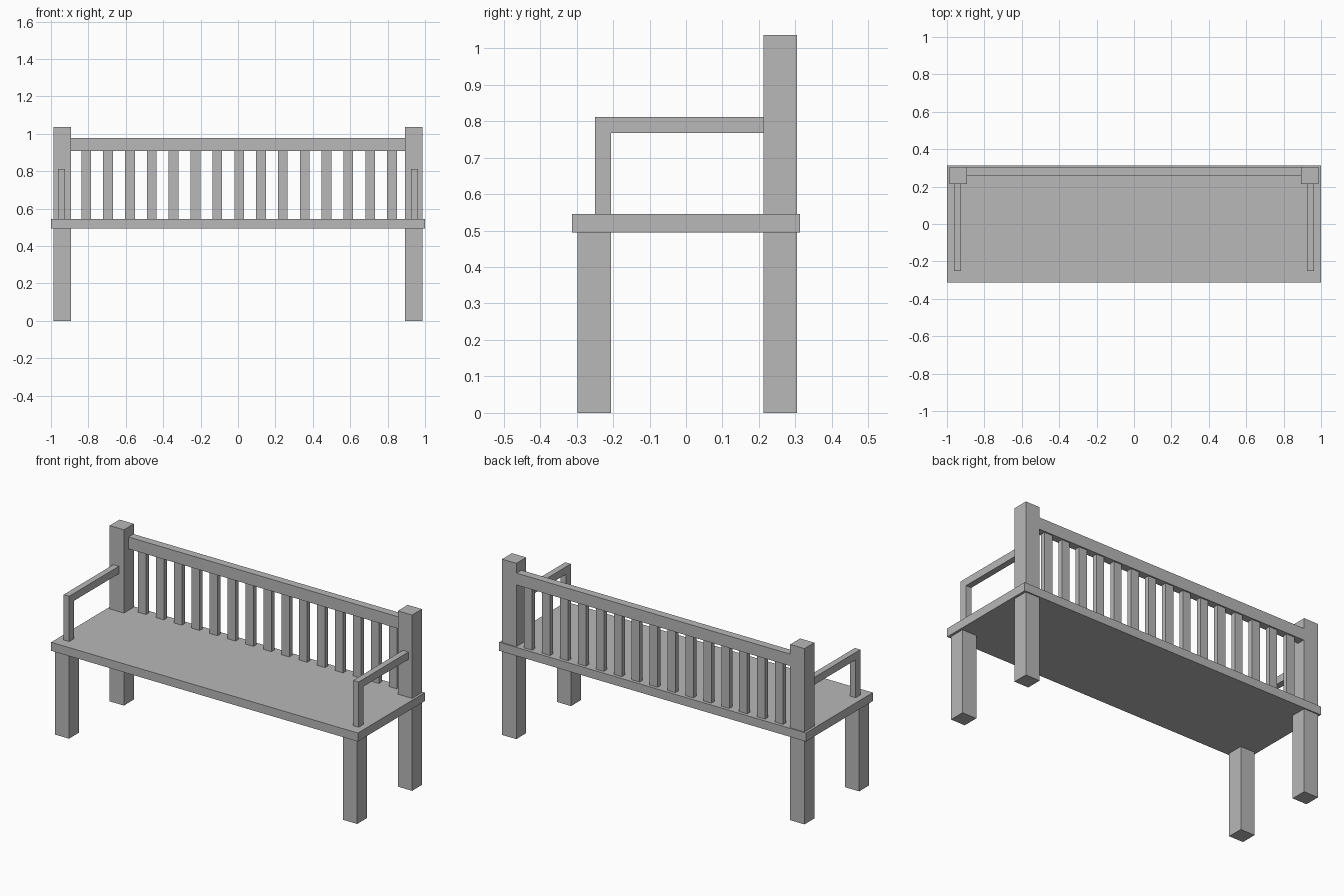
import bpy
import bmesh
from mathutils import Matrix, Vector

default = bpy.data.objects.get("Cube")
if default:
    bpy.data.objects.remove(default, do_unlink=True)

# Single plain grey finish
grey = bpy.data.materials.new("plain_grey")
grey.use_nodes = True
colour = (0.48, 0.48, 0.48, 1)
grey.diffuse_color = colour
grey.node_tree.nodes["Principled BSDF"].inputs["Base Color"].default_value = colour


def box(name, x, y, z):
    """Box spanning the given (low, high) ranges."""
    low, high = (Vector(c) for c in zip(x, y, z))
    mesh = bpy.data.meshes.new(name)
    bm = bmesh.new()
    place = Matrix.Translation((low + high) / 2) @ Matrix.Diagonal((*(high - low), 1))
    bmesh.ops.create_cube(bm, size=1, matrix=place)
    bm.to_mesh(mesh)
    bm.free()
    mesh.materials.append(grey)
    obj = bpy.data.objects.new(name, mesh)
    bpy.context.collection.objects.link(obj)
    return obj


SEAT_BOTTOM, SEAT_TOP = 0.495, 0.545
RAIL_BOTTOM = 0.907

# Seat slab
box("seat", (-1, 1), (-0.312, 0.312), (SEAT_BOTTOM, SEAT_TOP))

# Legs, back posts and armrests on each side
for side, s in (("right", -1), ("left", 1)):
    leg_x = sorted((s * 0.893, s * 0.986))
    arm_x = sorted((s * 0.926, s * 0.962))
    box(f"{side}_front_leg", leg_x, (-0.298, -0.205), (0, SEAT_BOTTOM))
    box(f"{side}_back_post", leg_x, (0.213, 0.305), (0, 1.036))
    box(f"{side}_arm_support", arm_x, (-0.25, -0.206), (SEAT_TOP, 0.768))
    box(f"{side}_armrest", arm_x, (-0.25, 0.213), (0.768, 0.812))

# Top rail of the backrest
box("top_rail", (-0.894, 0.894), (0.256, 0.302), (RAIL_BOTTOM, 0.977))

# Evenly spaced backrest slats
for i in range(15):
    x = 0.006 + (i - 7) * 0.1168
    box(f"back_slat_{i + 1}", (x - 0.026, x + 0.026), (0.265, 0.293),
        (SEAT_TOP, RAIL_BOTTOM))
